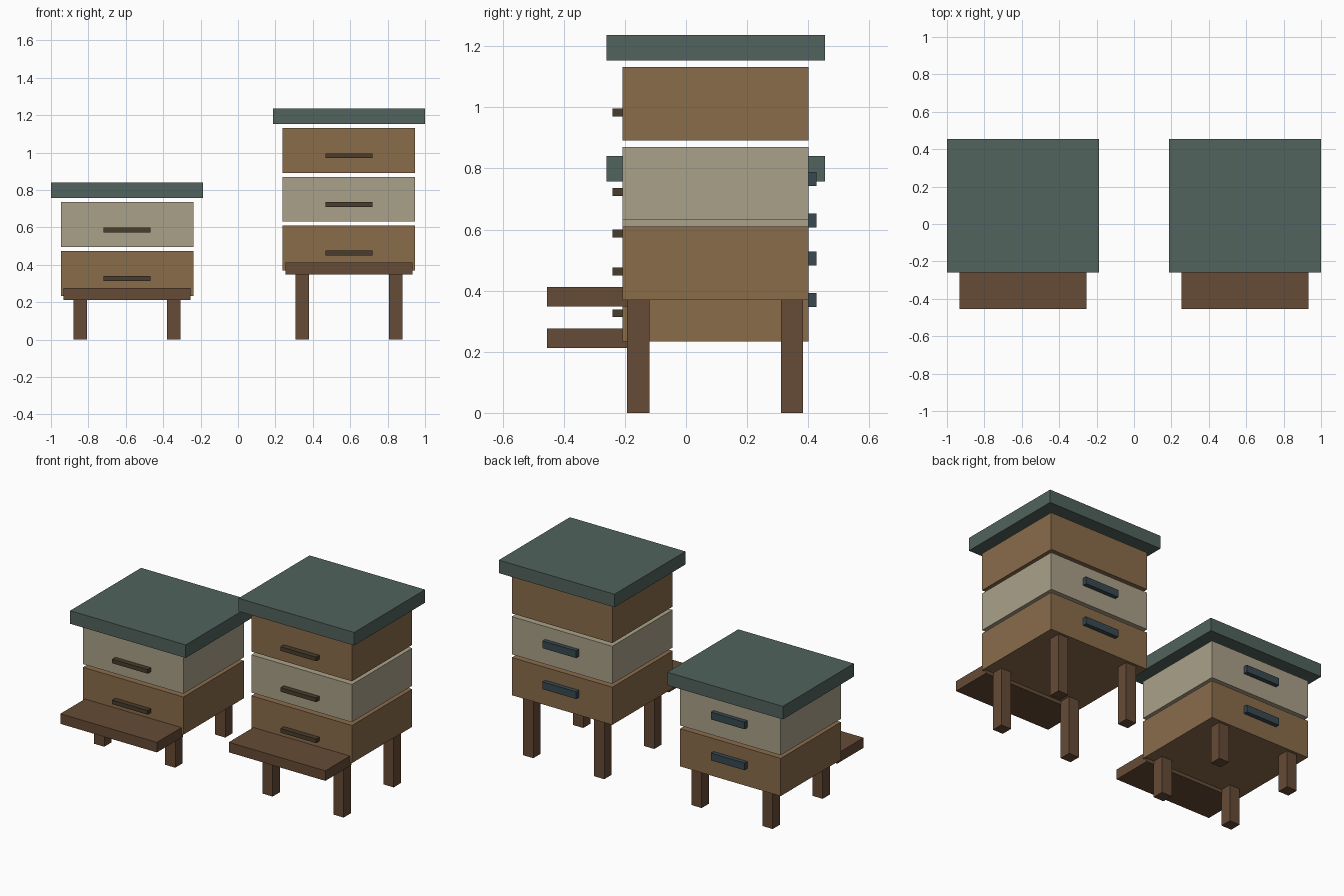
import bpy

if "Cube" in bpy.data.objects:
    bpy.data.objects.remove(bpy.data.objects["Cube"])


def make_material(name, rgb):
    """Flat colour from 0-255 sRGB values."""
    linear = [(v / 255 / 12.92) if v < 11 else ((v / 255 + 0.055) / 1.055) ** 2.4 for v in rgb]
    mat = bpy.data.materials.new(name)
    mat.diffuse_color = (*linear, 1)
    mat.use_nodes = True
    mat.node_tree.nodes["Principled BSDF"].inputs["Base Color"].default_value = mat.diffuse_color
    return mat


ROOF = make_material("slate green", (81, 99, 92))
WARM = make_material("warm wood", (138, 108, 75))
PALE = make_material("pale paint", (170, 161, 137))
DARK = make_material("dark wood", (102, 75, 54))
SLOT = make_material("entrance brown", (73, 60, 44))
GRIP = make_material("blue grey metal", (56, 73, 80))


def box(name, x, y, z, mat):
    """Box from (min, max) ranges on each axis."""
    bpy.ops.mesh.primitive_cube_add(size=1, location=[sum(r) / 2 for r in (x, y, z)])
    ob = bpy.context.object
    ob.name = name
    ob.scale = [r[1] - r[0] for r in (x, y, z)]
    bpy.ops.object.transform_apply(location=False, rotation=False, scale=True)
    ob.data.materials.append(mat)
    return ob


def around(centre, width):
    return (centre - width / 2, centre + width / 2)


BOX_HEIGHT, STEP = 0.24, 0.2605


def hive(side, cx, base, levels):
    # Stacked hive boxes, alternating colours, with narrow gaps
    for i in range(levels):
        z = base + i * STEP
        box(f"{side}_hive_box_{i + 1}", around(cx, 0.708), (-0.207, 0.4),
            (z, z + BOX_HEIGHT), PALE if i % 2 else WARM)
        # Front slot bar
        box(f"{side}_front_bar_{i + 1}", around(cx, 0.25), (-0.24, -0.2),
            around(z + 0.092, 0.026), SLOT)
        # Back grip on the two lower boxes
        if i < 2:
            box(f"{side}_back_grip_{i + 1}", around(cx, 0.237), (0.39, 0.427),
                around(z + 0.135, 0.046), GRIP)

    # Overhanging flat roof
    top = base + levels * STEP + 0.002
    box(f"{side}_roof", around(cx, 0.814), (-0.26, 0.454), (top, top + 0.083), ROOF)

    # Landing board
    box(f"{side}_landing_board", around(cx, 0.68), (-0.454, -0.19),
        (base - 0.022, base + 0.042), DARK)

    # Four legs
    for dx in (-0.25, 0.25):
        for y in (-0.156, 0.347):
            box(f"{side}_leg", around(cx + dx, 0.072), around(y, 0.073), (0, base), DARK)


hive("left", -0.593, 0.234, 2)
hive("right", 0.593, 0.37, 3)
